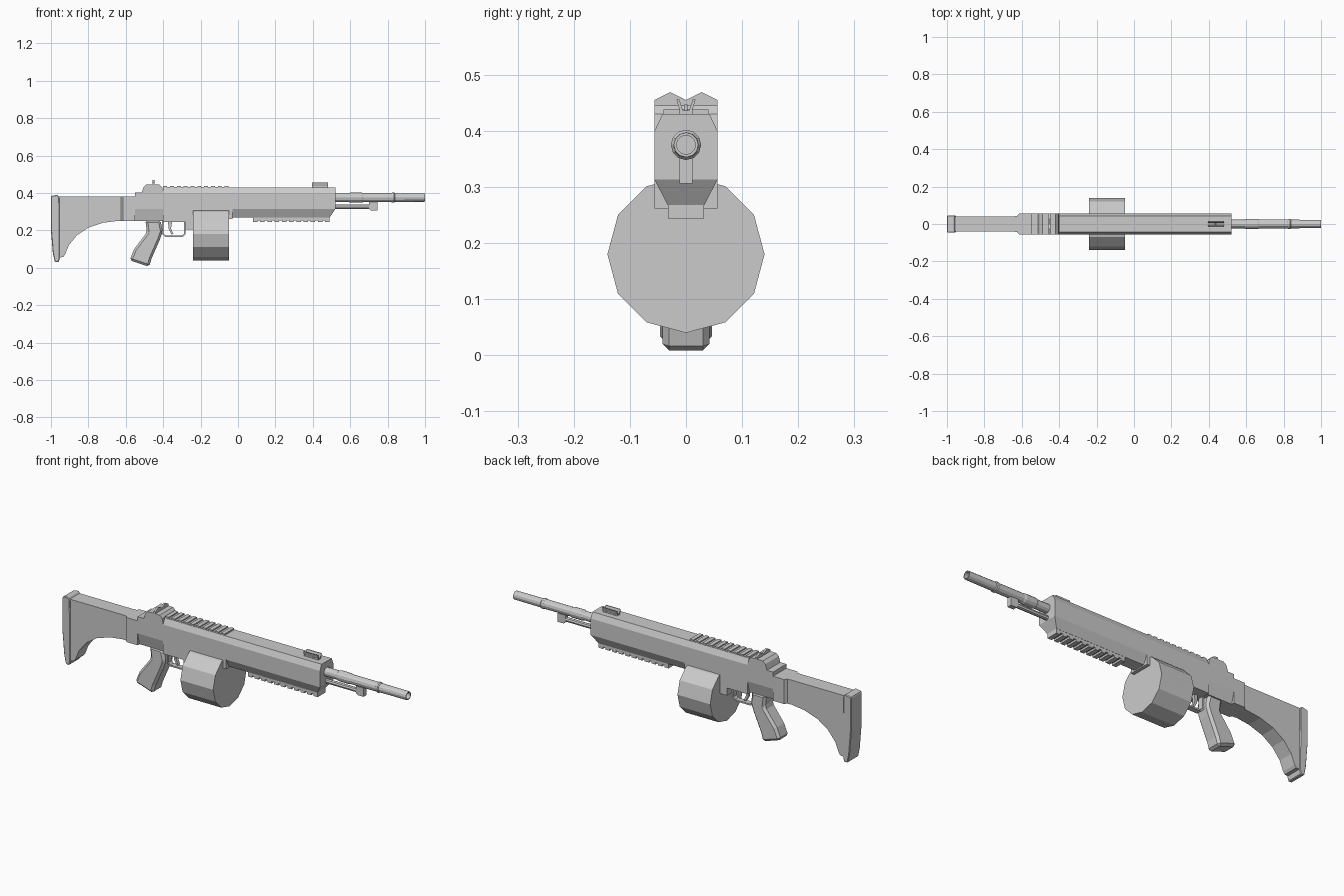
import bpy, bmesh, math

if "Cube" in bpy.data.objects:
    bpy.data.objects.remove(bpy.data.objects["Cube"])


def mesh(name, verts, faces):
    me = bpy.data.meshes.new(name)
    me.from_pydata(verts, [], faces)
    bm = bmesh.new()
    bm.from_mesh(me)
    bmesh.ops.recalc_face_normals(bm, faces=bm.faces)
    bm.to_mesh(me)
    bm.free()
    ob = bpy.data.objects.new(name, me)
    bpy.context.scene.collection.objects.link(ob)
    return ob


def loft(name, rings):
    """Skin matching rings of points and cap both ends."""
    n = len(rings[0])
    verts = [p for r in rings for p in r]
    faces = [tuple(range(n)), tuple(range(len(verts) - n, len(verts)))]
    for k in range(len(rings) - 1):
        for i in range(n):
            a, b = k * n + i, k * n + (i + 1) % n
            faces.append((a, b, b + n, a + n))
    return mesh(name, verts, faces)


def side(name, pts, half, bevel=0):
    """Side profile (x, z) extruded symmetrically across y."""
    ob = loft(name, [[(x, y, z) for x, z in pts] for y in (-half, half)])
    if bevel:
        m = ob.modifiers.new("bevel", 'BEVEL')
        m.width, m.segments = bevel, 1
    return ob


def along(name, sec, x0, x1):
    """Cross-section (y, z) extruded along x."""
    return loft(name, [[(x, y, z) for y, z in sec] for x in (x0, x1)])


def box(name, x0, x1, half, z0, z1):
    return side(name, [(x0, z0), (x1, z0), (x1, z1), (x0, z1)], half)


def lathe(name, prof, z, n=12):
    """(x, radius) profile turned round the x axis at height z."""
    return loft(name, [[(x, r * math.cos(2 * math.pi * i / n), z + r * math.sin(2 * math.pi * i / n))
                        for i in range(n)] for x, r in prof])


def trapezoid(x_top, x_bot, z_top, z_bot, h_top, h_bot):
    return [(x_top, -h_top, z_top), (x_top, h_top, z_top), (x_bot, h_bot, z_bot), (x_bot, -h_bot, z_bot)]


# Receiver and handguard
W = 0.056
along("upper_body", [(-W, .313), (W, .313), (W, .40), (.042, .43), (-.042, .43), (-W, .40)], -.40, .52)
loft("handguard_lower", [trapezoid(-.04, -.04, .313, .268, W, .033), trapezoid(.52, .49, .313, .268, W, .033)])
box("receiver_rear", -.55, -.40, W, .313, .402)
loft("receiver_rear_lower", [trapezoid(-.55, -.55, .313, .25, W, .04), trapezoid(-.395, -.395, .313, .25, W, .04)])
side("magazine_well", [(-.40, .245), (-.28, .245), (-.28, .205), (-.05, .205), (-.05, .262), (-.03, .262),
                       (-.03, .313), (-.40, .313)], W)

# Drum magazine
lathe("drum_magazine", [(-.24, .14), (-.048, .14)], .18)

# Stock
loft("stock_collar", [[(x, -h, .25), (x, h, .25), (x, h, .38), (x, -h, .38)]
                      for x, h in ((-.64, .043), (-.625, .043), (-.615, W), (-.55, W))])
side("stock", [(-.63, .38), (-.96, .38), (-.96, .055), (-.935, .057), (-.925, .07), (-.905, .12), (-.86, .175),
               (-.80, .215), (-.72, .241), (-.63, .252)], .041)
side("butt_plate", [(-.995, .385), (-.965, .39), (-.955, .375), (-.953, .05), (-.96, .03), (-.98, .032),
                    (-.99, .08), (-1, .2), (-1, .38)], .046, .005)

# Pistol grip
side("pistol_grip", [(-.495, .255), (-.487, .19), (-.555, .10), (-.58, .04), (-.475, .005), (-.462, .05),
                     (-.418, .15), (-.402, .195), (-.415, .255)], .042, .012)

# Trigger and guard
outer = [(-.405, .25), (-.405, .18), (-.39, .165), (-.295, .165), (-.28, .18), (-.28, .25)]
inner = [(-.288, .25), (-.288, .184), (-.298, .173), (-.387, .173), (-.397, .184), (-.397, .25)]
side("trigger_guard", outer + inner, .014)
side("trigger", [(-.375, .25), (-.352, .25), (-.358, .21), (-.345, .18), (-.355, .178), (-.37, .205)], .008)

# Picatinny-style ridges above and below
box("top_rail_base", -.40, -.05, .04, .428, .432)
for i in range(10):
    x = -.40 + i * .0365
    box("top_rail_ridge", x, x + .021, .04, .43, .438)
box("bottom_rail_base", .08, .49, .032, .254, .27)
for i in range(11):
    x = .08 + i * .0386
    box("bottom_rail_ridge", x, x + .024, .032, .244, .256)

# Rear sight
side("rear_sight_base", [(-.515, .40), (-.505, .432), (-.49, .445), (-.42, .445), (-.405, .43), (-.40, .40)], W)
along("rear_sight_plate", [(-W, .44), (W, .44), (W, .455), (.028, .469), (0, .455), (-.028, .469), (-W, .455)],
      -.456, -.446)

# Front sight
box("front_sight_base", .395, .48, .012, .428, .436)
for s in (-1, 1):
    along("front_sight_ear", [(s * .004, .432), (s * .010, .432), (s * .017, .456), (s * .012, .456)], .395, .48)
box("front_sight_post", .43, .44, .003, .43, .447)

# Barrel with open bore
lathe("barrel", [(.50, .023), (.59, .023), (.60, .027), (.66, .027), (.67, .024), (.82, .024), (.825, .027),
                 (.835, .027), (.84, .023), (1.0, .022), (1.0, .017), (.92, .017)], .375)

# Gas tube under the barrel
lathe("gas_tube", [(.50, .012), (.71, .012)], .326, 8)
side("gas_block", [(.70, .315), (.71, .306), (.745, .306), (.745, .352), (.70, .352)], .012)
